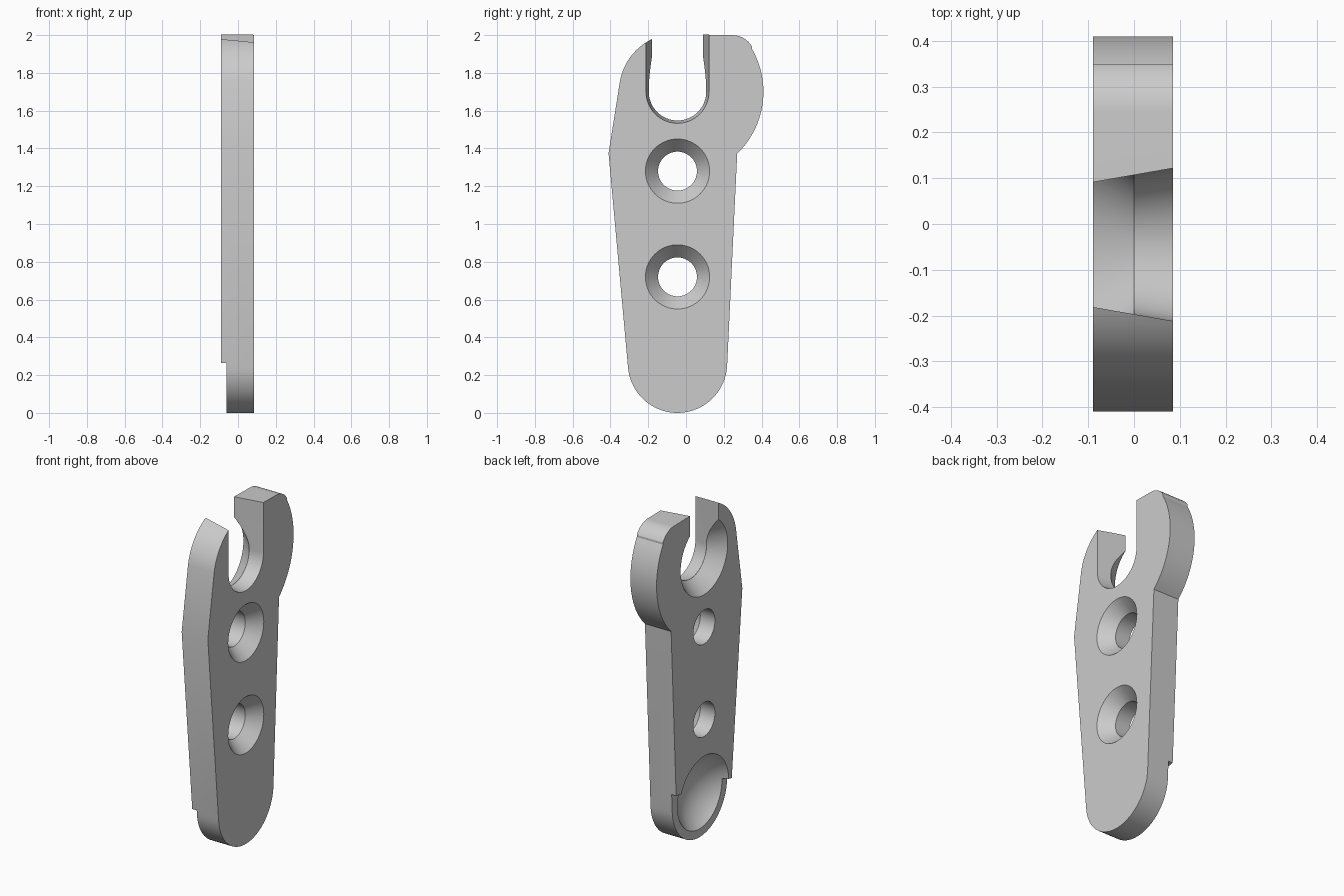
import bpy
import bmesh
from math import cos, sin, radians, pi

cube = bpy.data.objects.get("Cube")
if cube:
    bpy.data.objects.remove(cube, do_unlink=True)

X0, X1 = -0.09, 0.085      # plate faces
MID = -0.045               # y of the shared centre line
HOOK_Z, END_Z = 1.70, 0.263

grey = bpy.data.materials.new("plain grey")
grey.use_nodes = True
grey.diffuse_color = (0.6, 0.6, 0.6, 1)
grey.node_tree.nodes["Principled BSDF"].inputs["Base Color"].default_value = (0.6, 0.6, 0.6, 1)


def arc(y, z, r, start, end, steps=32):
    """Points (y, z) along an arc, angles in degrees."""
    angles = [radians(start + (end - start) * i / steps) for i in range(steps + 1)]
    return [(y + r * cos(a), z + r * sin(a)) for a in angles]


def circle(z, r):
    return arc(MID, z, r, 0, 360, 64)[:-1]


def loft(name, rings):
    """Solid through matching (x, outline) rings, capped at both ends."""
    bm = bmesh.new()
    loops = [[bm.verts.new((x, y, z)) for y, z in pts] for x, pts in rings]
    n = len(loops[0])
    for a, b in zip(loops, loops[1:]):
        for i in range(n):
            j = (i + 1) % n
            bm.faces.new((a[i], a[j], b[j], b[i]))
    bm.faces.new(loops[0][::-1])
    bm.faces.new(loops[-1])
    bmesh.ops.recalc_face_normals(bm, faces=bm.faces)
    mesh = bpy.data.meshes.new(name)
    bm.to_mesh(mesh)
    bm.free()
    mesh.materials.append(grey)
    obj = bpy.data.objects.new(name, mesh)
    bpy.context.collection.objects.link(obj)
    return obj


def cut(target, cutter):
    """Subtract the cutter and discard it."""
    mod = target.modifiers.new("cut", "BOOLEAN")
    mod.operation = "DIFFERENCE"
    mod.solver = "EXACT"
    mod.object = cutter
    bpy.context.view_layer.objects.active = target
    bpy.ops.object.modifier_apply(modifier=mod.name)
    bpy.data.objects.remove(cutter, do_unlink=True)


# Plate outline: rounded foot, bulging back edge, flat top, tapering front edge
outline = arc(MID, END_Z, 0.263, 185, 357)
outline += arc(MID, HOOK_Z, 0.455, -46, 30)
outline += arc(0.245, 1.88, 0.12, 30, 90, 16)
outline += arc(MID, HOOK_Z, 0.31, 100, 169)
outline += [(-0.41, 1.375)]
plate = loft("hook_plate", [(X0, outline), (X1, outline)])


# Open slot at the top, narrowing towards one face
def slot(r):
    return [(MID - r, 2.2)] + arc(MID, HOOK_Z, r, 180, 360) + [(MID + r, 2.2)]


cut(plate, loft("slot_cutter", [(-0.12, slot(0.131)), (0.12, slot(0.173))]))

# Flared seat around the slot
cut(plate, loft("seat_cutter", [(-0.12, circle(HOOK_Z, 0.249)), (0.0, circle(HOOK_Z, 0.153))]))

# Countersunk screw holes
for z in (1.28, 0.72):
    rings = [(-0.2, 0.103), (0.008, 0.103), (X1, 0.17), (0.12, 0.20)]
    cut(plate, loft("screw_cutter", [(x, circle(z, r)) for x, r in rings]))

# Stepped-back face at the foot
step = [(-0.5, 0.231), (0.4, 0.391), (0.4, -0.1), (-0.5, -0.1)]
cut(plate, loft("step_cutter", [(-0.2, step), (-0.06, step)]))

# Spherical bowl in the foot
bpy.ops.mesh.primitive_uv_sphere_add(segments=96, ring_count=48, radius=0.277,
                                     location=(-0.237, MID, END_Z),
                                     rotation=(0, pi / 2, 0))
cut(plate, bpy.context.object)

bpy.ops.object.select_all(action="DESELECT")
plate.select_set(True)
bpy.context.view_layer.objects.active = plate
bpy.ops.object.shade_smooth_by_angle(angle=radians(20))
